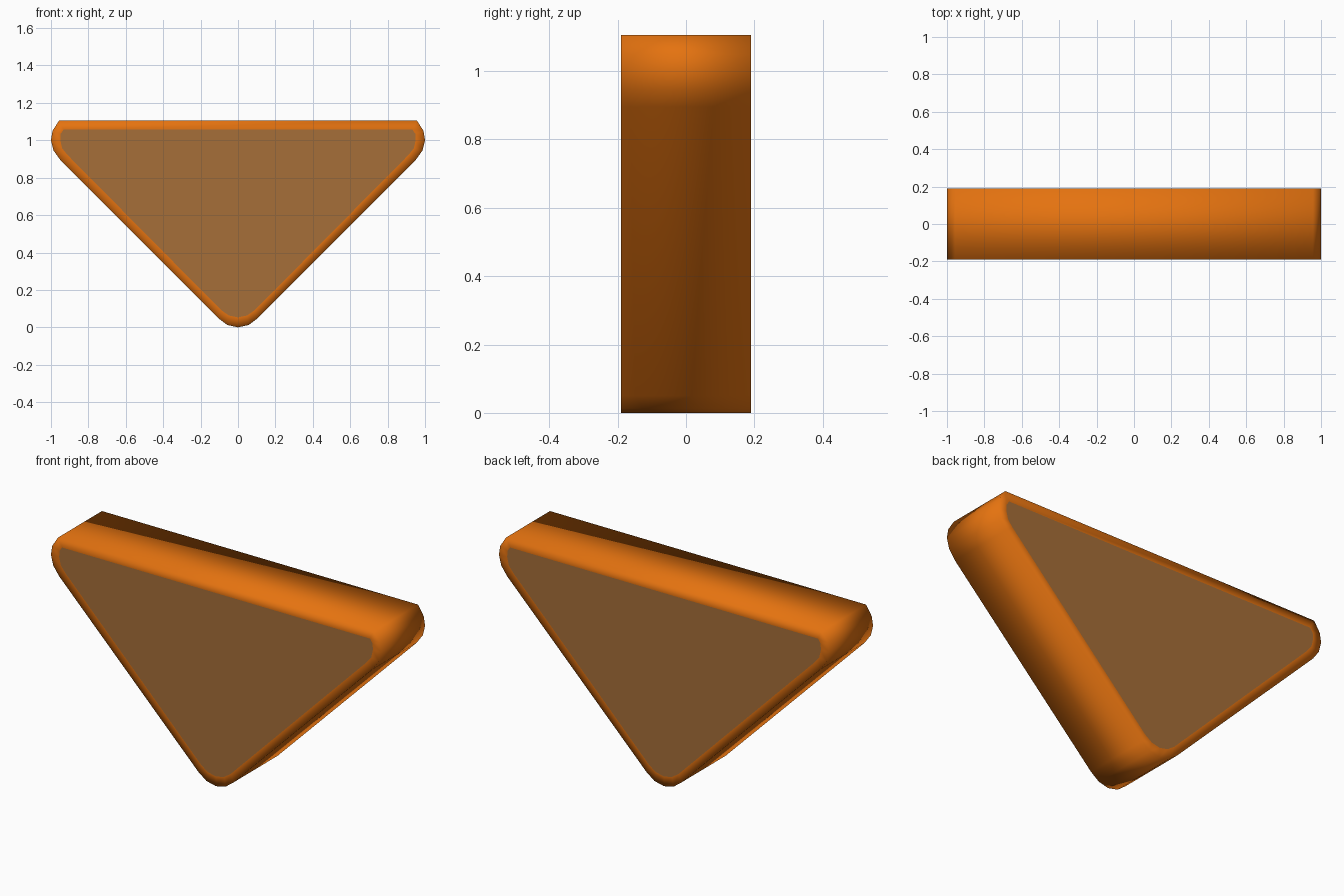
import bpy, bmesh

if "Cube" in bpy.data.objects:
    bpy.data.objects.remove(bpy.data.objects["Cube"])

HALF = 0.19  # half of the thickness


def material(name, color):
    m = bpy.data.materials.new(name)
    m.diffuse_color = (*color, 1.0)
    m.use_nodes = True
    m.node_tree.nodes["Principled BSDF"].inputs["Base Color"].default_value = m.diffuse_color
    return m


orange = material("orange_rim", (0.78, 0.17, 0.005))
brown = material("brown_panel", (0.38, 0.158, 0.04))

# Right half of each outline (x, z), top corner down to the lower tip
OUTER = [(0.957, 1.105), (0.992, 1.05), (1.0, 1.0), (0.986, 0.945),
         (0.95, 0.895), (0.107, 0.05), (0.058, 0.013), (0.0, 0.0)]
INNER = [(0.932, 1.057), (0.948, 1.035), (0.95, 1.0), (0.94, 0.957),
         (0.912, 0.922), (0.09, 0.092), (0.048, 0.063), (0.0, 0.053)]


def mirrored(half):
    return half + [(-x, z) for x, z in reversed(half[:-1])]


bm = bmesh.new()


def ring(half, y):
    return [bm.verts.new((x, y, z)) for x, z in mirrored(half)]


def bridge(a, b, mat):
    n = len(a)
    for i in range(n):
        j = (i + 1) % n
        bm.faces.new((a[i], a[j], b[j], b[i])).material_index = mat


# Rounded triangular slab: panel, rim, side wall, rim, panel
rings = [ring(INNER, -HALF), ring(OUTER, -HALF), ring(OUTER, HALF), ring(INNER, HALF)]
for a, b in zip(rings, rings[1:]):
    bridge(a, b, 0)
for r in (rings[0], rings[-1]):
    bm.faces.new(r).material_index = 1
bmesh.ops.recalc_face_normals(bm, faces=bm.faces[:])
for f in bm.faces:
    f.smooth = True  # the rim flows softly into the side wall

mesh = bpy.data.meshes.new("triangular_slab")
bm.to_mesh(mesh)
bm.free()
mesh.materials.append(orange)
mesh.materials.append(brown)
slab = bpy.data.objects.new("triangular_slab", mesh)
bpy.context.collection.objects.link(slab)
